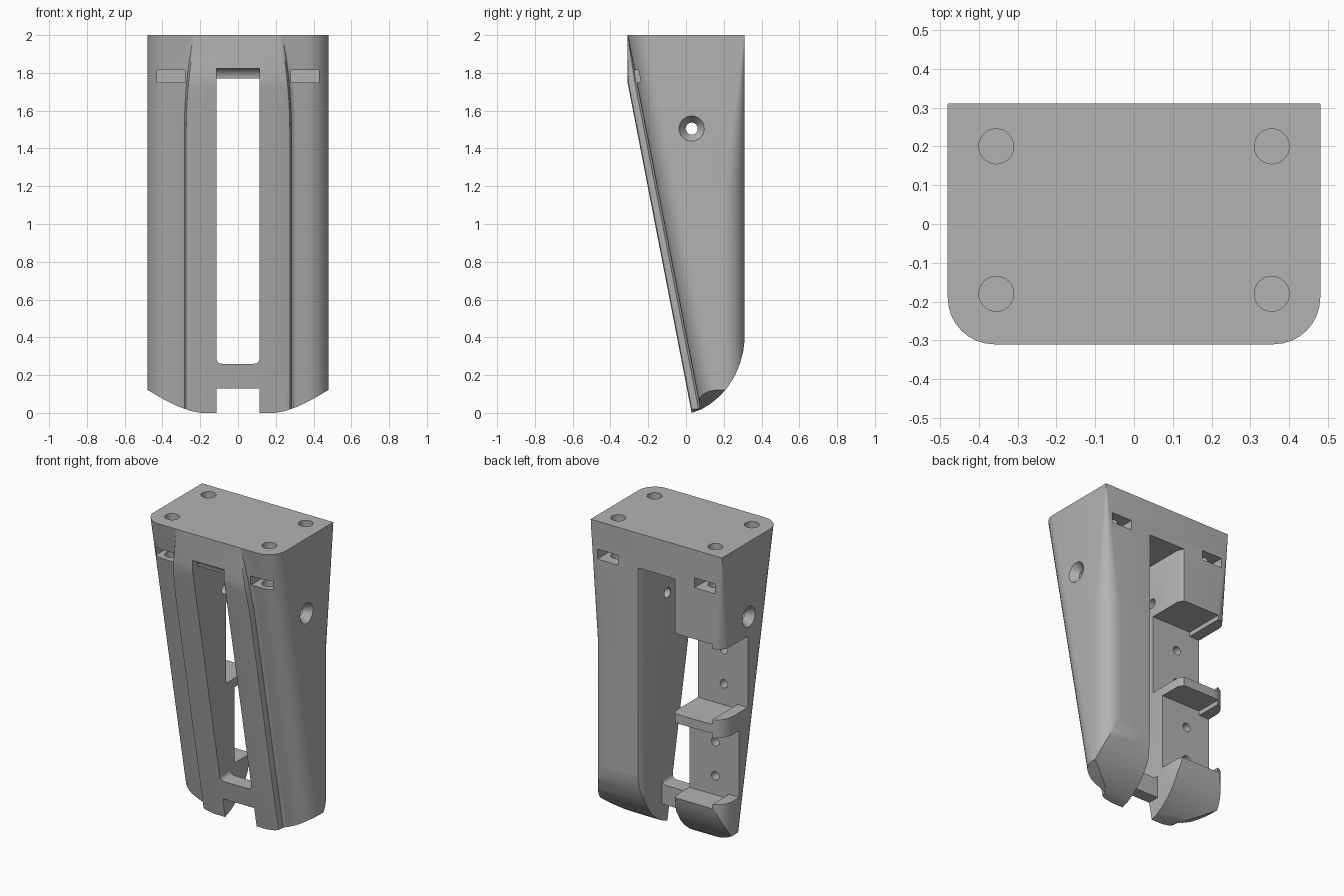
import bpy, bmesh, math

cube = bpy.data.objects.get("Cube")
if cube:
    bpy.data.objects.remove(cube, do_unlink=True)

grey = bpy.data.materials.new("matte_grey")
grey.use_nodes = True
grey.diffuse_color = (0.45, 0.45, 0.45, 1)
grey.node_tree.nodes["Principled BSDF"].inputs["Base Color"].default_value = (0.45, 0.45, 0.45, 1)


def make(name, bm):
    bmesh.ops.recalc_face_normals(bm, faces=bm.faces)
    mesh = bpy.data.meshes.new(name)
    bm.to_mesh(mesh)
    bm.free()
    ob = bpy.data.objects.new(name, mesh)
    bpy.context.scene.collection.objects.link(ob)
    return ob


def loft(name, rings):
    """Skin a closed solid over rings that have equal point counts."""
    bm = bmesh.new()
    loops = [[bm.verts.new(p) for p in ring] for ring in rings]
    n = len(loops[0])
    for a, b in zip(loops, loops[1:]):
        for i in range(n):
            j = (i + 1) % n
            bm.faces.new((a[i], a[j], b[j], b[i]))
    bm.faces.new(loops[0])
    bm.faces.new(loops[-1])
    return make(name, bm)


def place(axis, p, t):
    return {"x": (t, p[0], p[1]), "y": (p[0], t, p[1]), "z": (p[0], p[1], t)}[axis]


def prism(points, axis, a, b):
    return loft("cutter", [[place(axis, p, t) for p in points] for t in (a, b)])


def box(x0, x1, y0, y1, z0, z1):
    return prism([(x0, y0), (x1, y0), (x1, y1), (x0, y1)], "z", z0, z1)


def circle(c, r, n=32):
    return [(c[0] + r * math.cos(math.tau * i / n), c[1] + r * math.sin(math.tau * i / n))
            for i in range(n)]


def rod(axis, c, a, b, r, r2=None):
    return loft("cutter", [[place(axis, p, t) for p in circle(c, rad)]
                           for t, rad in ((a, r), (b, r2 or r))])


def arc(cx, cy, r, start, end, n=8):
    return [(cx + r * math.cos(math.radians(start + (end - start) * i / n)),
             cy + r * math.sin(math.radians(start + (end - start) * i / n)))
            for i in range(n + 1)]


# Tapering body section: raised front band, rounded front and back corners
def section(z):
    side = 0.08 - 0.195 * z
    band = min(side, max(-0.31, 0.03 - 0.194 * z))
    step = side - band
    w = 0.28 - 0.05 * max(0, (z - 1.5) / 0.5) ** 2
    rb = max(0.001, 0.11 * min(1, (2 - z) / 0.8))
    half = [(w - 0.02, band), (w - 0.006, band + 0.1 * step), (w, band + 0.35 * step),
            (w + 0.004, band + 0.8 * step), (w + 0.02, side)]
    half += arc(0.36, side + 0.12, 0.12, -90, 0)
    half += arc(0.48 - rb, 0.31 - rb, rb, 0, 90)
    ring = half + [(-x, y) for x, y in reversed(half)]
    return [(x, y, z) for x, y in ring]


levels = [0, 0.4, 0.8, 1.2, 1.4, 1.5, 1.6, 1.7, 1.75, 1.8, 1.85, 1.9, 1.95, 2]
body = loft("bracket_body", [section(z) for z in levels])
body.data.materials.append(grey)


def apply(cutter, operation="DIFFERENCE"):
    mod = body.modifiers.new("cut", "BOOLEAN")
    mod.operation = operation
    mod.solver = "EXACT"
    mod.object = cutter
    bpy.context.view_layer.objects.active = body
    bpy.ops.object.modifier_apply(modifier=mod.name)
    bpy.data.objects.remove(cutter, do_unlink=True)


# Curved underside, seen from the side and from the front
heel = [(0.03, 0), (0.08, 0.018), (0.13, 0.048), (0.18, 0.09), (0.22, 0.135),
        (0.26, 0.2), (0.285, 0.26), (0.302, 0.32), (0.312, 0.4)]
apply(prism([(-0.5, -0.1), (0.028, -0.1)] + heel + [(0.4, 0.5), (0.4, 2.1), (-0.5, 2.1)],
            "x", -0.6, 0.6), "INTERSECT")
toe = [(0.19, -0.001), (0.25, 0.01), (0.32, 0.035), (0.4, 0.075), (0.49, 0.128)]
apply(prism([(-x, z) for x, z in reversed(toe)] + toe + [(0.6, 0.13), (0.6, 2.1), (-0.6, 2.1), (-0.6, 0.13)],
            "y", -0.6, 0.6), "INTERSECT")

# Central slot with rounded lower corners, open behind the bottom crossbar
W = 0.115
slot = arc(-W + 0.03, 0.29, 0.03, 180, 270, 5) + arc(W - 0.03, 0.29, 0.03, 270, 360, 5)
apply(prism(slot + [(W, 1.77), (-W, 1.77)], "y", -0.6, 0.6))
apply(box(-W, W, -0.6, 0.6, -0.2, 0.13))
apply(box(-W, W, 0.085, 0.6, -0.2, 1.2))
apply(rod("x", (-0.315, 1.77), -W, W, 0.055))
# Chamfered back edges of the slot
apply(prism([(-W, 0.27), (W, 0.27), (0.14, 0.32), (-0.14, 0.32)], "z", -0.2, 1.77))

# Two stepped pockets behind the right leg, leaving shelves with outer lips
for floor, low, high in ((0.04, 0.88, 1.41), (0.13, 0.32, 0.82)):
    apply(box(-0.405, -0.1, floor, 0.6, low, high))
    apply(box(-0.6, -0.40, floor, 0.6, low + 0.03, high - 0.03))
    mid = (low + high) / 2
    for z in (mid - 0.125, mid + 0.1):
        apply(rod("y", (-0.305, z), floor - 0.07, floor + 0.1, 0.028))

for s in (-1, 1):
    x0, x1 = sorted((s * 0.28, s * 0.43))
    # Nut slots and the mounting holes above them
    apply(box(x0, x1, -0.6, -0.1, 1.75, 1.815))
    apply(box(x0, x1, 0.12, 0.6, 1.75, 1.815))
    for y in (-0.18, 0.2):
        apply(rod("z", (s * 0.355, y), 1.7, 2.1, 0.045))
    # Countersunk cross hole
    apply(rod("x", (0.03, 1.505), s * 0.05, s * 0.6, 0.032))
    apply(rod("x", (0.03, 1.505), s * 0.43, s * 0.49, 0.032, 0.074))

bpy.ops.object.select_all(action="DESELECT")
body.select_set(True)
bpy.context.view_layer.objects.active = body
bpy.ops.object.shade_smooth_by_angle(angle=math.radians(28))
